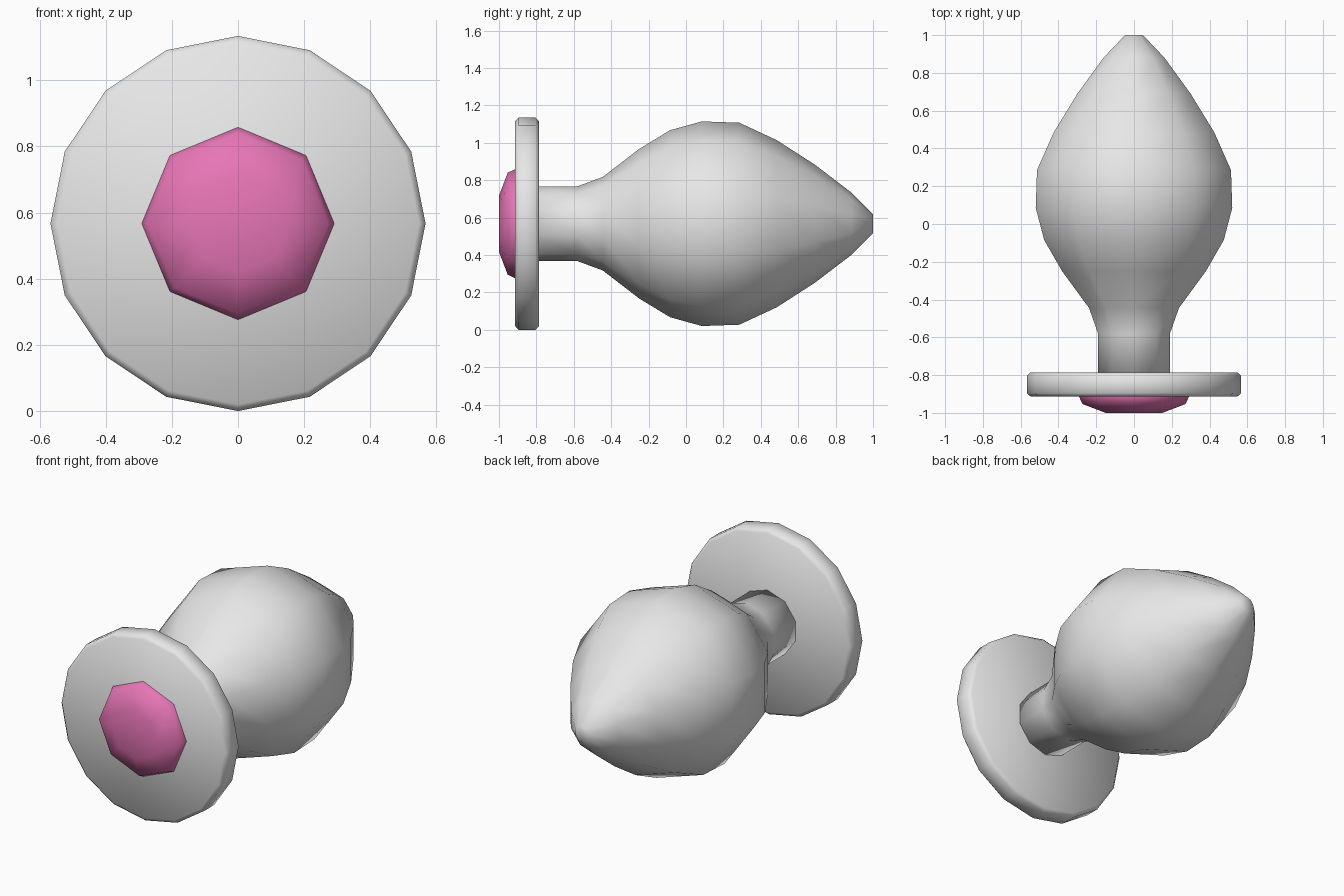
import bpy, bmesh, math

if "Cube" in bpy.data.objects:
    bpy.data.objects.remove(bpy.data.objects["Cube"])

CENTRE_Z = 0.567


def material(name, colour):
    m = bpy.data.materials.new(name)
    m.diffuse_color = (*colour, 1.0)
    m.use_nodes = True
    m.node_tree.nodes["Principled BSDF"].inputs["Base Color"].default_value = m.diffuse_color
    return m


def lathe(name, profile, sides, mat):
    """Revolve (y, radius) points around the y axis and cap both ends."""
    bm = bmesh.new()
    rings = []
    for y, r in profile:
        rings.append([bm.verts.new((r * math.sin(2 * math.pi * i / sides), y,
                                    CENTRE_Z + r * math.cos(2 * math.pi * i / sides)))
                      for i in range(sides)])
    for a, b in zip(rings, rings[1:]):
        for i in range(sides):
            j = (i + 1) % sides
            bm.faces.new((a[i], a[j], b[j], b[i]))
    bm.faces.new(rings[0])
    bm.faces.new(rings[-1])
    bmesh.ops.recalc_face_normals(bm, faces=bm.faces)
    for f in bm.faces:
        f.smooth = True
    mesh = bpy.data.meshes.new(name)
    bm.to_mesh(mesh)
    bm.free()
    mesh.materials.append(mat)
    obj = bpy.data.objects.new(name, mesh)
    bpy.context.collection.objects.link(obj)
    return obj


grey = material("light_grey", (0.8, 0.8, 0.8))
pink = material("pink", (0.85, 0.19, 0.5))

# Teardrop body with neck
lathe("body", [(-0.80, 0.2), (-0.58, 0.2), (-0.445, 0.25), (-0.25, 0.40),
               (-0.085, 0.50), (0.085, 0.547), (0.285, 0.54), (0.485, 0.447),
               (0.69, 0.315), (0.88, 0.17), (1.0, 0.05)], 10, grey)

# Round base disc with softened rim
lathe("base_disc", [(-0.914, 0.547), (-0.895, 0.567), (-0.804, 0.567),
                    (-0.785, 0.547)], 16, grey)

# Faceted gem on the front of the base
lathe("gem", [(-0.90, 0.291), (-0.914, 0.291), (-0.953, 0.273), (-1.0, 0.15)], 8, pink)
